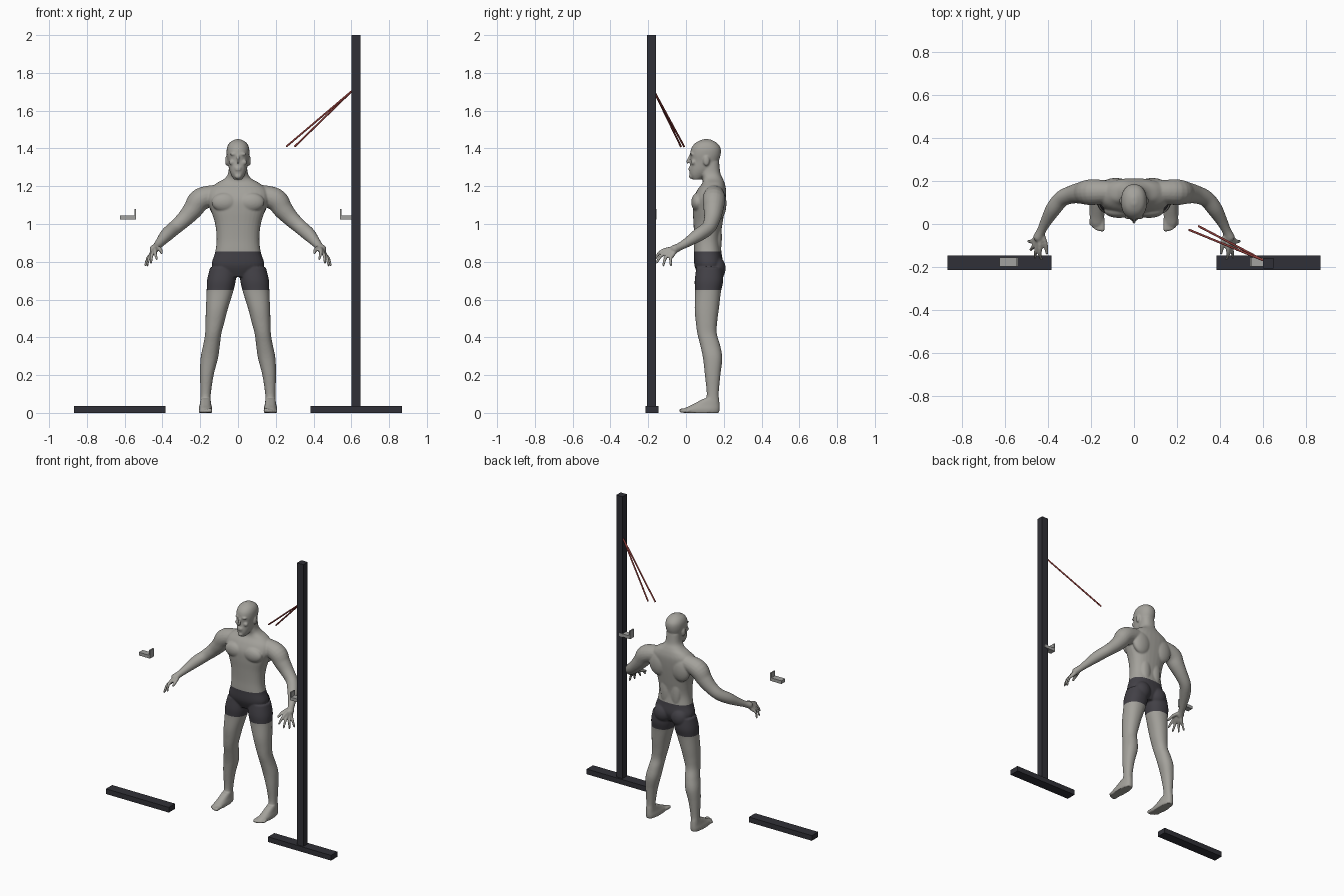
import bpy, bmesh, math
from mathutils import Vector, Matrix

cube = bpy.data.objects.get("Cube")
if cube:
    bpy.data.objects.remove(cube, do_unlink=True)


def material(name, rgb):
    m = bpy.data.materials.new(name)
    m.use_nodes = True
    color = (*rgb, 1)
    m.diffuse_color = color
    m.node_tree.nodes["Principled BSDF"].inputs["Base Color"].default_value = color
    return m


skin = material("grey skin", (0.37, 0.36, 0.33))
cloth = material("charcoal cloth", (0.055, 0.052, 0.062))
frame = material("dark frame", (0.03, 0.03, 0.038))
metal = material("light metal", (0.36, 0.36, 0.35))
red = material("dark red", (0.26, 0.045, 0.04))


def finish(name, bm, *mats):
    bmesh.ops.recalc_face_normals(bm, faces=bm.faces)
    mesh = bpy.data.meshes.new(name)
    bm.to_mesh(mesh)
    bm.free()
    for m in mats:
        mesh.materials.append(m)
    obj = bpy.data.objects.new(name, mesh)
    bpy.context.collection.objects.link(obj)
    return obj


def add_box(bm, x, y, z):
    spans = (x, y, z)
    mid = Vector([sum(s) / 2 for s in spans])
    size = [abs(s[1] - s[0]) for s in spans]
    mat = Matrix.Translation(mid) @ Matrix.Diagonal((*size, 1))
    bmesh.ops.create_cube(bm, size=1, matrix=mat)


def blob(bm, center, radii):
    mat = Matrix.Translation(center) @ Matrix.Diagonal((*radii, 1))
    bmesh.ops.create_uvsphere(bm, u_segments=24, v_segments=16, radius=1, matrix=mat)


def spline(rows, steps=5):
    """Smoothly interpolate a list of equal-length tuples."""
    out = []
    for i in range(len(rows) - 1):
        a, b = rows[max(i - 1, 0)], rows[i]
        c, d = rows[i + 1], rows[min(i + 2, len(rows) - 1)]
        for k in range(steps):
            t = k / steps
            out.append([q + t * (r - p + t * (2 * p - 5 * q + 4 * r - s
                        + t * (3 * (q - r) + s - p))) / 2
                        for p, q, r, s in zip(a, b, c, d)])
    return out + [list(rows[-1])]


def skin_rings(bm, rings, power=2.0, n=32):
    """Bridge rounded rings given as (center, half axis, half axis)."""
    def lobe(v):
        return math.copysign(abs(v) ** (2 / power), v)
    loops = []
    for c, u, v in rings:
        angles = [2 * math.pi * i / n for i in range(n)]
        loops.append([bm.verts.new(c + u * lobe(math.cos(a)) + v * lobe(math.sin(a)))
                      for a in angles])
    for a, b in zip(loops, loops[1:]):
        for i in range(n):
            j = (i + 1) % n
            bm.faces.new((a[i], a[j], b[j], b[i]))
    bm.faces.new(loops[0])
    bm.faces.new(loops[-1])


def stack(bm, rows, side=1, power=2.0):
    """Horizontal sections: height, centre x, half width, front y, back y."""
    rings = [(Vector((side * x, (f + b) / 2, z)), Vector((w, 0, 0)),
              Vector((0, (b - f) / 2, 0))) for z, x, w, f, b in spline(rows)]
    skin_rings(bm, rings, power)


def tube(bm, rows, side=1):
    """Round limb through points: x, y, z, radius, with rounded ends."""
    rows = spline(rows)
    pts = [Vector((side * r[0], *r[1:3])) for r in rows]
    rings = []
    for i, p in enumerate(pts):
        d = (pts[min(i + 1, len(pts) - 1)] - pts[max(i - 1, 0)]).normalized()
        u = d.orthogonal() if abs(d.z) > 0.95 else d.cross(Vector((0, 0, 1)))
        u.normalize()
        rings.append((p, u * rows[i][3], d.cross(u) * rows[i][3]))
    skin_rings(bm, rings, n=20)
    for i in (0, -1):
        blob(bm, pts[i], [rows[i][3]] * 3)


# Torso and neck
body = bmesh.new()
stack(body, [(.72, 0, .09, .07, .17), (.78, 0, .138, .045, .195), (.85, 0, .121, .042, .188),
             (.92, 0, .113, .043, .182), (1.0, 0, .121, .04, .193), (1.07, 0, .143, .036, .203),
             (1.13, 0, .162, .038, .21), (1.18, 0, .155, .06, .212), (1.215, 0, .115, .085, .205),
             (1.24, 0, .072, .088, .195), (1.27, 0, .052, .078, .182), (1.33, 0, .047, .08, .175)],
      power=2.4)

# Head, nose and mouth
stack(body, [(1.235, 0, .022, .035, .075), (1.26, 0, .036, .021, .11), (1.29, 0, .047, .019, .15),
             (1.33, 0, .054, .024, .172), (1.37, 0, .06, .022, .184), (1.405, 0, .058, .03, .182),
             (1.432, 0, .043, .054, .16), (1.449, 0, .012, .09, .125)], power=2.2)
tube(body, [(0, .024, 1.365, .006), (0, .014, 1.345, .007), (0, .009, 1.328, .009)])
for z in (1.287, 1.297):
    blob(body, (0, .02, z), (.018, .007, .005))
blob(body, (0, .026, 1.252), (.018, .011, .013))

LEG = [(.77, .078, .07, .055, .195), (.7, .088, .076, .046, .197), (.64, .096, .07, .048, .185),
       (.55, .112, .058, .046, .174), (.48, .122, .05, .052, .165), (.42, .131, .043, .06, .163),
       (.36, .14, .044, .075, .18), (.29, .152, .046, .09, .192), (.2, .165, .036, .1, .182),
       (.1, .171, .027, .11, .173), (.05, .172, .027, .1, .177), (.01, .172, .026, .1, .172)]
FOOT = [(0, .172, .034, -.012, .175), (.02, .172, .036, -.014, .178),
        (.042, .172, .031, .03, .178), (.075, .172, .026, .092, .175)]
ARM = [(.09, .15, 1.16, .05), (.195, .148, 1.132, .06), (.24, .145, 1.075, .052),
       (.285, .138, 1.025, .043), (.335, .118, .98, .038), (.375, .07, .945, .036),
       (.41, .01, .905, .026), (.43, -.03, .882, .021), (.445, -.06, .867, .023)]
FINGER_TIPS = [(.43, -.163, .815), (.46, -.155, .795), (.48, -.12, .782), (.49, -.08, .782)]

for s in (1, -1):
    # Leg, foot and toes
    stack(body, LEG, s, 2.2)
    stack(body, FOOT, s, 2.5)
    for i in range(5):
        x, r = .147 + .0135 * i, .012 - .0012 * i
        tube(body, [(x, .02, .014, r), (x, -.024 + .004 * i * (i - 1) / 2, r, r)], s)
    # Arm, palm, fingers and thumb
    tube(body, ARM, s)
    for i, tip in enumerate(FINGER_TIPS):
        base = Vector((.438 + .008 * i, -.108 + .012 * i, .862 - .009 * i))
        tip = Vector(tip)
        knuckle = base.lerp(tip, .5) + Vector((.004, -.006, .008))
        tube(body, [(.438, -.05, .872, .014), (*base, .012), (*knuckle, .009), (*tip, .007)], s)
    tube(body, [(.43, -.05, .872, .015), (.412, -.09, .866, .011), (.405, -.135, .848, .008)], s)
    # Chest, back, seat and hip muscles
    blob(body, (s * .07, .062, 1.115), (.07, .034, .05))
    blob(body, (s * .085, .178, 1.11), (.07, .036, .085))
    blob(body, (s * .065, .162, .765), (.06, .048, .062))
    blob(body, (s * .04, .17, .93), (.035, .02, .1))
    # Ear, brow, cheek and jaw
    blob(body, (s * .059, .108, 1.335), (.009, .017, .028))
    blob(body, (s * .024, .029, 1.37), (.02, .009, .007))
    blob(body, (s * .032, .039, 1.326), (.016, .014, .014))

# Fuse the figure into one smooth surface
figure = finish("figure", body, skin, cloth)
remesh = figure.modifiers.new("fuse", 'REMESH')
remesh.mode = 'VOXEL'
remesh.voxel_size = 0.005
soften = figure.modifiers.new("soften", 'SMOOTH')
soften.factor = 0.5
soften.iterations = 5
bpy.context.view_layer.objects.active = figure
figure.select_set(True)
for name in ("fuse", "soften"):
    bpy.ops.object.modifier_apply(modifier=name)

# Shorts between waist and hem
HEM, WAIST = 0.65, 0.855
bm = bmesh.new()
bm.from_mesh(figure.data)
for z in (HEM, WAIST):
    bmesh.ops.bisect_plane(bm, geom=bm.verts[:] + bm.edges[:] + bm.faces[:],
                           plane_co=(0, 0, z), plane_no=(0, 0, 1), dist=1e-5)
for f in bm.faces:
    c = f.calc_center_median()
    f.material_index = int(HEM < c.z < WAIST and abs(c.x) < 0.25)
    f.smooth = True
bm.to_mesh(figure.data)
bm.free()

# Floor bars and hooks on both sides
for s, label in ((1, "left"), (-1, "right")):
    bm = bmesh.new()
    add_box(bm, (s * .383, s * .868), (-.215, -.146), (0, .036))
    finish(label + "_floor_bar", bm, frame)
    bm = bmesh.new()
    add_box(bm, (s * .54, s * .626), (-.198, -.156), (1.024, 1.046))
    add_box(bm, (s * .54, s * .549), (-.198, -.156), (1.046, 1.08))
    finish(label + "_hook", bm, metal)

# Upright post
bm = bmesh.new()
add_box(bm, (.6, .648), (-.206, -.158), (.036, 2))
finish("upright_post", bm, frame)

# Thin rods reaching from the post
start = Vector((.604, -.17, 1.705))
for label, end in (("outer", (.3, -.01, 1.41)), ("inner", (.256, -.027, 1.41))):
    bm = bmesh.new()
    d = Vector(end) - start
    turn = d.to_track_quat('Z', 'Y').to_matrix().to_4x4()
    bmesh.ops.create_cone(bm, cap_ends=True, segments=12, radius1=.005, radius2=.005,
                          depth=d.length, matrix=Matrix.Translation(start + d / 2) @ turn)
    finish(label + "_rod", bm, red)
